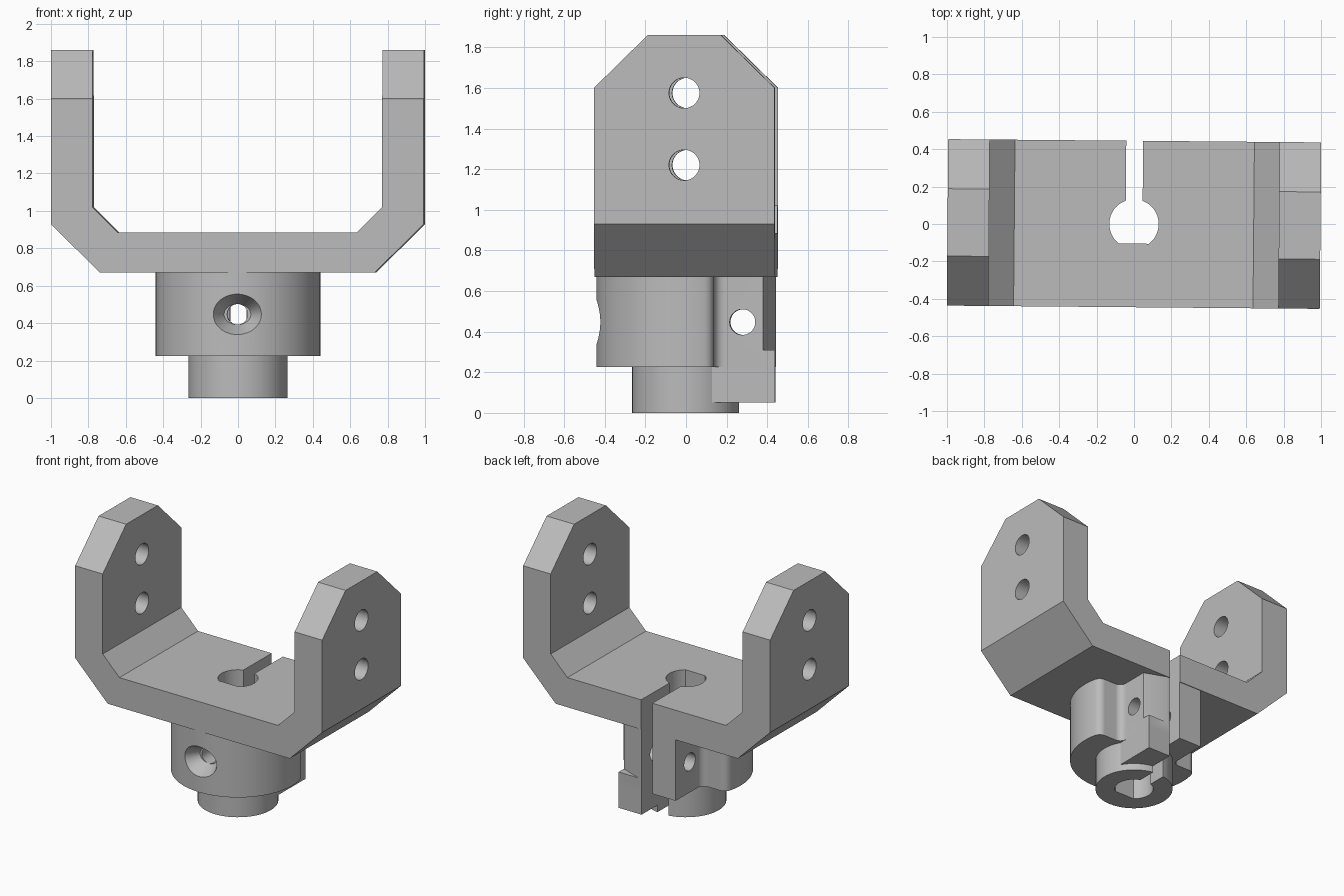
import bpy, bmesh, math
from mathutils import Matrix

if "Cube" in bpy.data.objects:
    bpy.data.objects.remove(bpy.data.objects["Cube"], do_unlink=True)

GREY = (0.5, 0.5, 0.5, 1)
metal = bpy.data.materials.new("plain grey metal")
metal.use_nodes = True
metal.diffuse_color = GREY
metal.node_tree.nodes["Principled BSDF"].inputs["Base Color"].default_value = GREY


def finish(name, bm):
    bmesh.ops.recalc_face_normals(bm, faces=bm.faces)
    mesh = bpy.data.meshes.new(name)
    bm.to_mesh(mesh)
    bm.free()
    mesh.materials.append(metal)
    obj = bpy.data.objects.new(name, mesh)
    bpy.context.collection.objects.link(obj)
    return obj


def arc(cx, cy, r, start, end, n):
    angles = [math.radians(start + (end - start) * i / n) for i in range(n + 1)]
    return [(cx + r * math.cos(a), cy + r * math.sin(a)) for a in angles]


def circle(cx, cy, r, n=48):
    return arc(cx, cy, r, 0, 360, n)[:-1]


def mirrored(half):
    """Close a half profile by mirroring it over the first coordinate."""
    return half + [(-u, v) for u, v in reversed(half)]


def extrude(name, profile, axis, lo, hi):
    """Extrude a flat profile along one axis."""
    place = {"x": lambda u, v, w: (w, u, v),
             "y": lambda u, v, w: (u, w, v),
             "z": lambda u, v, w: (u, v, w)}[axis]
    bm = bmesh.new()
    a = [bm.verts.new(place(u, v, lo)) for u, v in profile]
    b = [bm.verts.new(place(u, v, hi)) for u, v in profile]
    bm.faces.new(a)
    bm.faces.new(b)
    for i in range(len(a)):
        j = (i + 1) % len(a)
        bm.faces.new((a[i], a[j], b[j], b[i]))
    return finish(name, bm)


def boolean(obj, cutter, operation="DIFFERENCE"):
    bpy.context.view_layer.objects.active = obj
    mod = obj.modifiers.new("cut", "BOOLEAN")
    mod.operation = operation
    mod.solver = "EXACT"
    mod.object = cutter
    bpy.ops.object.modifier_apply(modifier=mod.name)


# U-shaped bracket, trimmed by its side outline
channel = mirrored([(0.735, 0.67), (0.997, 0.93), (0.997, 2), (0.775, 2),
                    (0.775, 1.02), (0.64, 0.885)])
bracket = extrude("bracket", channel, "y", -0.6, 0.6)
outline = extrude("outline_cutter",
                  mirrored([(0.445, 0.3), (0.445, 1.6), (0.18, 1.86)]), "x", -1.2, 1.2)
boolean(bracket, outline, "INTERSECT")

# Split clamp hub with two flat ears blended into the round body
ear = [(0.23, 0.44)] + arc(0.28, 0.19, 0.05, 180, 270, 8)
shoulder = arc(0.375, 0.085, 0.055, 90, 20, 8)
body = arc(0, 0, 0.44, 12, -90, 40)
half = ear + shoulder + body[:-1]
hub = extrude("clamp_hub", half + [body[-1]] + [(-x, y) for x, y in reversed(half)],
              "z", 0.225, 0.69)

# Lower collar and the long ear's foot
collar = extrude("collar", circle(0, 0, 0.265, 64), "z", 0, 0.24)
foot = extrude("clamp_foot", [(0, 0.13), (0.23, 0.13), (0.23, 0.44), (0, 0.44)],
               "z", 0.05, 0.225)

# Keyhole: D-shaped bore with the clamp slit
bore = arc(0, 0, 0.132, 70, -52.7, 24)
keyhole = extrude("keyhole_cutter", mirrored([(0.045, 0.8)] + bore), "z", -0.2, 1)
for part in (bracket, hub, collar, foot):
    boolean(part, keyhole)

# Arm holes and the clamp bolt hole
cutters = [outline, keyhole]
for part, y, z, r in ((bracket, 0, 1.22, 0.075), (bracket, 0, 1.575, 0.075),
                      (hub, 0.28, 0.447, 0.063)):
    hole = extrude("hole_cutter", circle(y, z, r), "x", -1.2, 1.2)
    boolean(part, hole)
    cutters.append(hole)

# Bevelled corner on the long ear
corner = extrude("corner_cutter", [(0.31, 0.35), (-0.01, 0.47), (0.31, 0.47)],
                 "z", 0.31, 0.8)
# Front screw hole with a wide countersink
pilot = extrude("pilot_cutter", circle(0, 0.447, 0.055), "y", -0.6, 0)
bm = bmesh.new()
bmesh.ops.create_cone(bm, cap_ends=True, segments=48, radius1=0.118, radius2=0.055,
                      depth=0.13, matrix=Matrix.Translation((0, -0.395, 0.447))
                      @ Matrix.Rotation(-math.pi / 2, 4, "X")
                      @ Matrix.Diagonal((1.3, 1, 1, 1)))
countersink = finish("countersink_cutter", bm)
for cutter in (corner, pilot, countersink):
    boolean(hub, cutter)
    cutters.append(cutter)

for cutter in cutters:
    bpy.data.objects.remove(cutter, do_unlink=True)

# Slight turn of the whole part, smooth round walls with sharp edges
for part in (bracket, hub, collar, foot):
    part.rotation_euler.z = math.radians(-0.5)
    bpy.ops.object.select_all(action="DESELECT")
    part.select_set(True)
    bpy.context.view_layer.objects.active = part
    bpy.ops.object.shade_smooth_by_angle(angle=math.radians(30))
